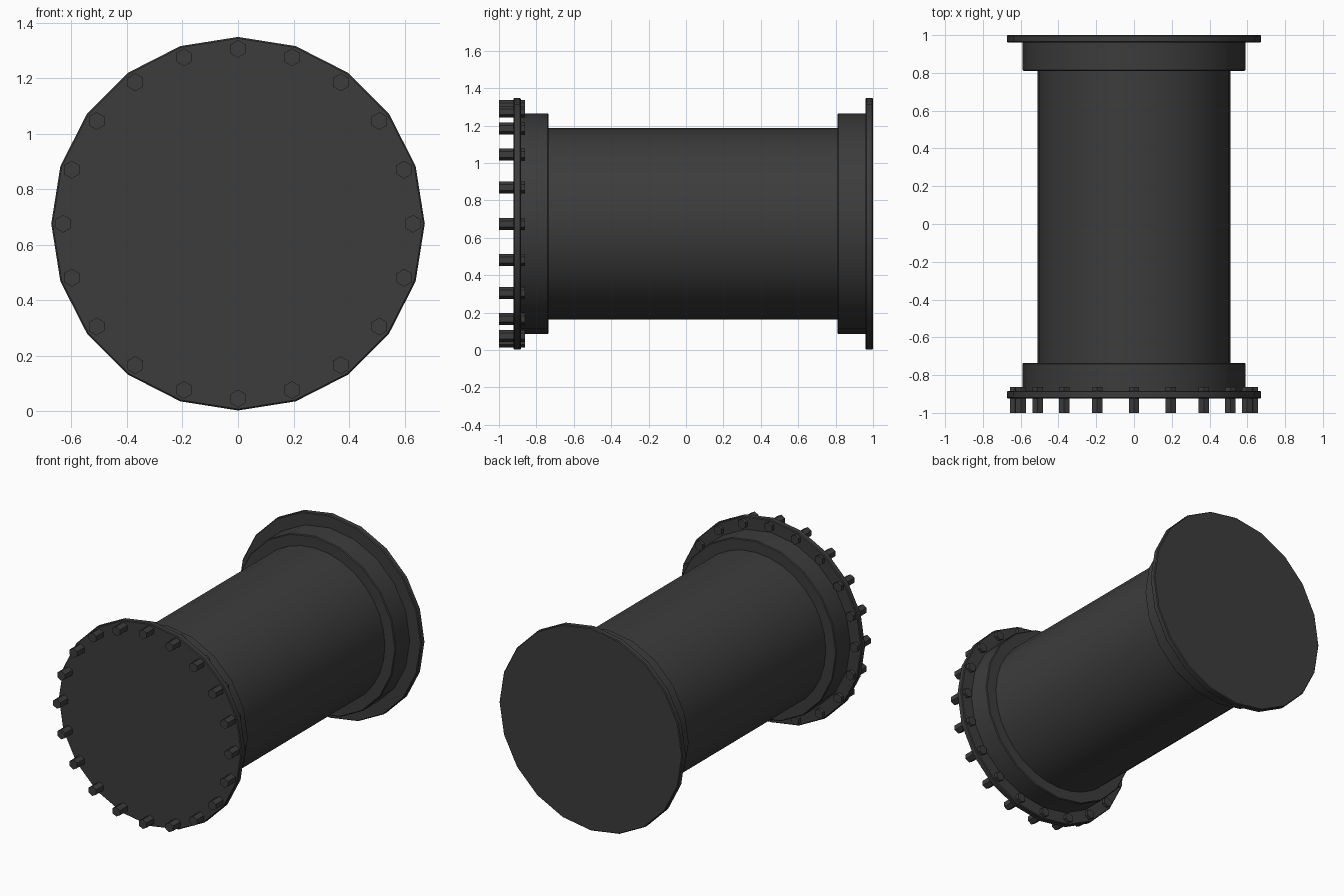
import bpy, bmesh, math
from mathutils import Matrix

default = bpy.data.objects.get("Cube")
if default:
    bpy.data.objects.remove(default, do_unlink=True)

AXIS_Z = 0.675
BOLTS = 20

metal = bpy.data.materials.new("dark grey metal")
metal.use_nodes = True
colour = (0.045, 0.045, 0.045, 1)
metal.diffuse_color = colour
metal.node_tree.nodes["Principled BSDF"].inputs["Base Color"].default_value = colour


def cylinder(name, radius, y0, y1, sides, x=0, z=AXIS_Z, bevel=0, smooth=True):
    """Closed cylinder lying along y, with a vertex pointing up."""
    bm = bmesh.new()
    bmesh.ops.create_cone(bm, cap_ends=True, segments=sides, radius1=radius,
                          radius2=radius, depth=y1 - y0,
                          matrix=Matrix.Rotation(math.pi / 2, 4, "X"))
    if bevel:
        rims = [e for e in bm.edges
                if abs(e.verts[0].co.y - e.verts[1].co.y) < 1e-4]
        bmesh.ops.bevel(bm, geom=rims, offset=bevel, segments=1, affect="EDGES")
    mesh = bpy.data.meshes.new(name)
    bm.to_mesh(mesh)
    bm.free()
    mesh.materials.append(metal)
    obj = bpy.data.objects.new(name, mesh)
    obj.location = (x, (y0 + y1) / 2, z)
    bpy.context.collection.objects.link(obj)
    if smooth:
        bpy.ops.object.select_all(action="DESELECT")
        obj.select_set(True)
        bpy.context.view_layer.objects.active = obj
        bpy.ops.object.shade_smooth_by_angle(angle=math.radians(30))
    return obj


# Main pipe
cylinder("pipe_body", 0.512, -0.8, 0.9, 32)

# Collars and end plates
cylinder("front_collar", 0.59, -0.89, -0.735, 20, bevel=0.005)
cylinder("back_collar", 0.59, 0.81, 0.965, 20, bevel=0.005)
cylinder("front_plate", 0.673, -0.923, -0.883, 20, bevel=0.005)
cylinder("back_plate", 0.673, 0.96, 1.0, 20, bevel=0.005)

# Ring of hexagonal bolts through the front plate
for i in range(BOLTS):
    a = math.tau * i / BOLTS
    cylinder(f"bolt_{i + 1}", 0.032, -1.0, -0.862, 6,
             x=0.63 * math.sin(a), z=AXIS_Z + 0.63 * math.cos(a), smooth=False)
